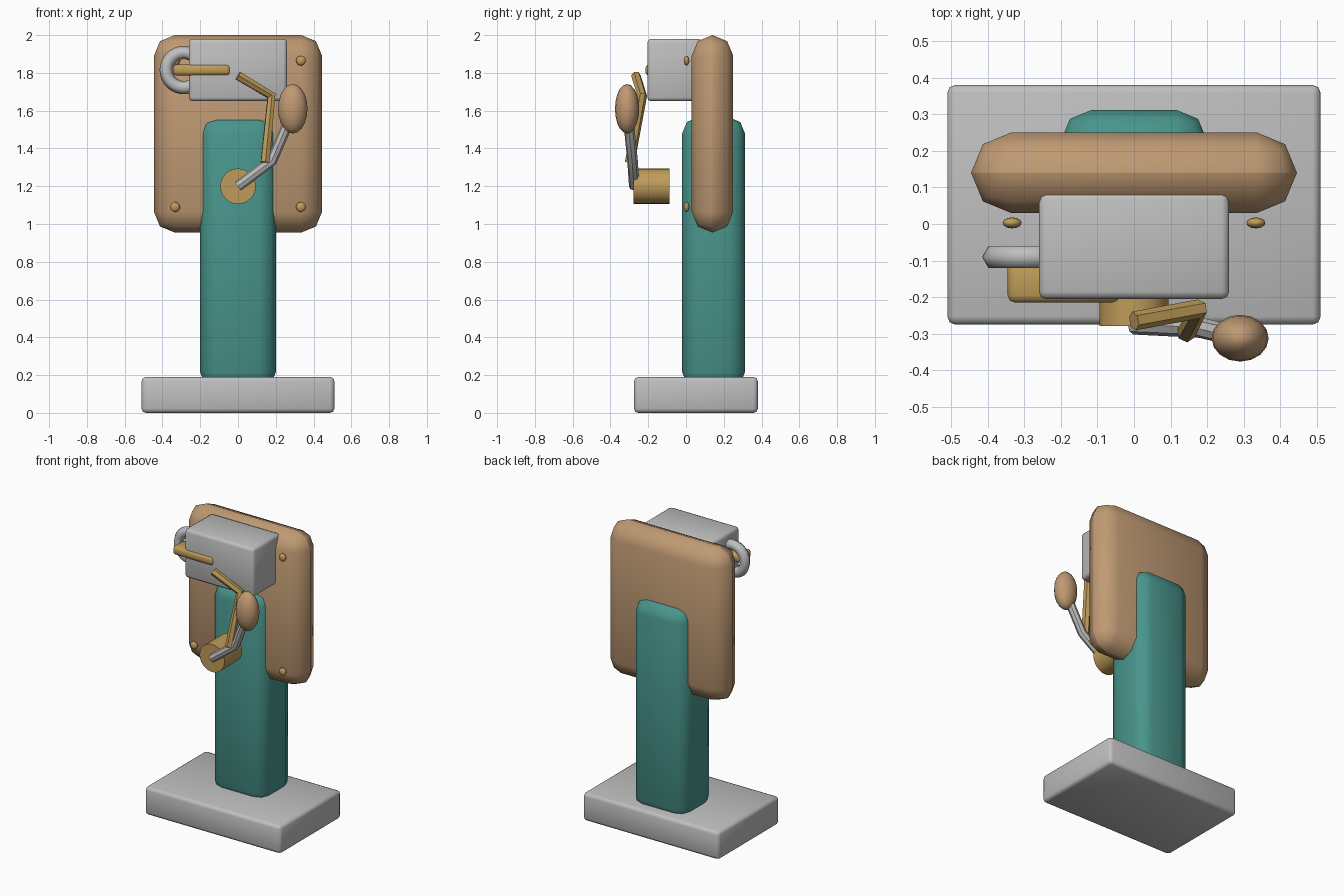
import bpy
import math

if "Cube" in bpy.data.objects:
    bpy.data.objects.remove(bpy.data.objects["Cube"])


def material(name, rgb):
    m = bpy.data.materials.new(name)
    m.diffuse_color = (*rgb, 1)
    m.use_nodes = True
    m.node_tree.nodes["Principled BSDF"].inputs["Base Color"].default_value = m.diffuse_color
    return m


GREY = material("light grey", (0.52, 0.52, 0.52))
TEAL = material("teal", (0.065, 0.30, 0.26))
WOOD = material("tan wood", (0.52, 0.32, 0.17))
BRASS = material("brass", (0.52, 0.33, 0.10))


def finish(name, mat, angle=60):
    ob = bpy.context.object
    ob.name = name
    ob.data.materials.append(mat)
    bpy.ops.object.shade_smooth_by_angle(angle=math.radians(angle))
    return ob


def rounded_box(name, mat, lo, hi, width, segments=2):
    """Box between two corners with rounded edges."""
    bpy.ops.mesh.primitive_cube_add(
        size=1, location=[(a + b) / 2 for a, b in zip(lo, hi)])
    ob = bpy.context.object
    ob.scale = [b - a for a, b in zip(lo, hi)]
    bpy.ops.object.transform_apply(location=False, rotation=False, scale=True)
    mod = ob.modifiers.new("rounding", 'BEVEL')
    mod.width, mod.segments = width, segments
    bpy.ops.object.modifier_apply(modifier=mod.name)
    return finish(name, mat)


def ellipsoid(name, mat, loc, radii, segments=16, rings=8):
    bpy.ops.mesh.primitive_uv_sphere_add(
        segments=segments, ring_count=rings, radius=1, location=loc)
    bpy.context.object.scale = radii
    bpy.ops.object.transform_apply(location=False, rotation=False, scale=True)
    return finish(name, mat)


def bent_rod(name, mat, points, radius, resolution):
    """Capped tube following a bent path."""
    cu = bpy.data.curves.new(name, 'CURVE')
    cu.dimensions = '3D'
    cu.bevel_depth, cu.bevel_resolution = radius, resolution
    cu.use_fill_caps = True
    sp = cu.splines.new('POLY')
    sp.points.add(len(points) - 1)
    for p, co in zip(sp.points, points):
        p.co = (*co, 1)
    ob = bpy.data.objects.new(name, cu)
    bpy.context.collection.objects.link(ob)
    bpy.ops.object.select_all(action='DESELECT')
    ob.select_set(True)
    bpy.context.view_layer.objects.active = ob
    bpy.ops.object.convert(target='MESH')
    return finish(name, mat, 40)


# Main body: base slab, post, back board, and top housing
rounded_box("base", GREY, (-0.51, -0.275, 0), (0.51, 0.38, 0.19), 0.022)
rounded_box("post", TEAL, (-0.2, -0.02, 0.13), (0.2, 0.312, 1.565), 0.085)
rounded_box("back_board", WOOD, (-0.445, 0.03, 0.955), (0.445, 0.25, 2.0), 0.1095)
rounded_box("housing", GREY, (-0.26, -0.205, 1.65), (0.26, 0.087, 1.98), 0.02)

# Latch bar passing through the side ring
rounded_box("latch_bar", BRASS, (-0.345, -0.215, 1.785), (-0.04, -0.095, 1.845), 0.02)
bpy.ops.mesh.primitive_torus_add(
    major_radius=0.093, minor_radius=0.035, major_segments=32, minor_segments=6,
    location=(-0.287, -0.09, 1.815), rotation=(math.pi / 2, 0, 0))
finish("side_ring", GREY, 65)

# Four bolt heads
for sx in (-1, 1):
    for z in (1.09, 1.865):
        ellipsoid("bolt", BRASS, (sx * 0.333, 0.003, z), (0.026, 0.015, 0.026), 12, 8)

# Hub with the crank handle and knob
bpy.ops.mesh.primitive_cylinder_add(
    vertices=24, radius=0.094, depth=0.19, location=(0, -0.183, 1.2),
    rotation=(math.pi / 2, 0, 0))
finish("hub", BRASS, 30)
bent_rod("crank_arm", GREY,
         [(0, -0.274, 1.2), (0.18, -0.283, 1.335), (0.285, -0.308, 1.58)], 0.028, 2)
ellipsoid("knob", WOOD, (0.29, -0.312, 1.61), (0.078, 0.064, 0.131), 16, 10)

# Bent lever linking the housing to the crank
bent_rod("bent_lever", BRASS,
         [(0, -0.265, 1.785), (0.177, -0.232, 1.68), (0.143, -0.298, 1.325)], 0.026, 1)
